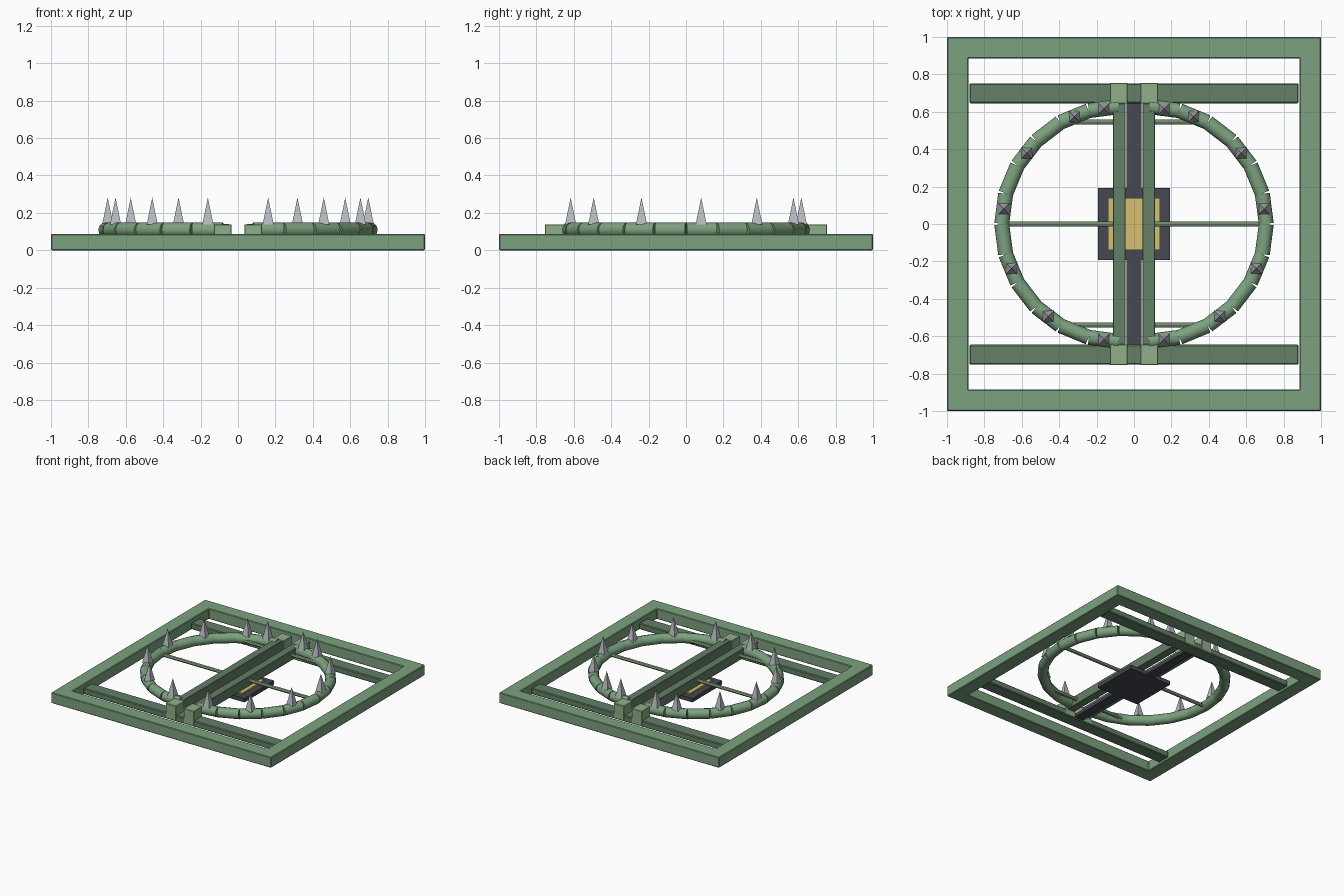
import bpy, bmesh
from math import sin, cos, pi, radians

if "Cube" in bpy.data.objects:
    bpy.data.objects.remove(bpy.data.objects["Cube"])


def mat(name, r, g, b):
    m = bpy.data.materials.new(name)
    m.diffuse_color = (r, g, b, 1)
    m.use_nodes = True
    m.node_tree.nodes["Principled BSDF"].inputs["Base Color"].default_value = m.diffuse_color
    return m


GREEN = mat("green", .20, .36, .21)
DARK_GREEN = mat("dark_green", .125, .215, .13)
LIGHT_GREEN = mat("light_green", .28, .43, .25)
DARK = mat("dark_metal", .06, .065, .08)
BRASS = mat("brass", .68, .52, .16)
STEEL = mat("steel", .48, .5, .53)


def bevel(ob, width):
    mod = ob.modifiers.new("bevel", "BEVEL")
    mod.width = width
    mod.segments = 1


def finish(name, material, width=0):
    ob = bpy.context.object
    ob.name = name
    ob.data.materials.append(material)
    if width:
        bevel(ob, width)
    return ob


def box(name, x, y, z, material, width=0):
    """Box from (min, max) ranges."""
    bpy.ops.mesh.primitive_cube_add(size=1, location=[sum(r) / 2 for r in (x, y, z)])
    ob = bpy.context.object
    size = [abs(r[1] - r[0]) for r in (x, y, z)]
    for v in ob.data.vertices:
        v.co = [c * s for c, s in zip(v.co, size)]
    return finish(name, material, width)


# outer frame: square inset to a border, then thickened
bm = bmesh.new()
bmesh.ops.create_grid(bm, x_segments=1, y_segments=1, size=1)
centre = bm.faces[:]
bmesh.ops.inset_region(bm, faces=centre, thickness=.115, use_boundary=True,
                       use_even_offset=True)
bmesh.ops.delete(bm, geom=centre, context="FACES")
ext = bmesh.ops.extrude_face_region(bm, geom=bm.faces[:])
for v in [g for g in ext["geom"] if isinstance(g, bmesh.types.BMVert)]:
    v.co.z = .087
bmesh.ops.recalc_face_normals(bm, faces=bm.faces[:])
me = bpy.data.meshes.new("outer_frame")
bm.to_mesh(me)
bm.free()
frame = bpy.data.objects.new("outer_frame", me)
bpy.context.collection.objects.link(frame)
me.materials.append(GREEN)
bevel(frame, .005)

# cross beams front and back
for s in (-1, 1):
    box("cross_beam", (-.88, .88), (s * .645, s * .752), (.01, .06), DARK_GREEN, .006)

# trigger: base strip, plate and brass pad
box("base_strip", (-.04, .04), (-.645, .645), (.02, .045), DARK)
box("trigger_base", (-.193, .193), (-.193, .193), (.016, .048), DARK)
box("trigger_pad", (-.14, .14), (-.14, .14), (.045, .06), BRASS)

# two mirrored jaws
CX, R, Z = .08, .622, .109
for s in (-1, 1):
    box("jaw_bar", (s * .046, s * .112), (-.645, .645), (.06, .14), DARK_GREEN, .003)
    for e in (-1, 1):
        box("hinge_block", (s * .035, s * .128), (e * .645, e * .755), (.015, .139),
            LIGHT_GREEN, .003)
    # ring of short straight tubes, spiked on alternate pieces and the last
    for i in range(12):
        a = radians(-82.5 + 15 * i)
        x, y = s * (CX + R * cos(a)), R * sin(a)
        bpy.ops.mesh.primitive_cylinder_add(
            vertices=12, radius=.04, depth=.162, location=(x, y, Z),
            rotation=(pi / 2, 0, s * a))
        finish("jaw_segment", GREEN)
        bpy.ops.object.shade_smooth_by_angle(angle=radians(40))
        if i % 2 == 0 or i == 11:
            bpy.ops.mesh.primitive_cone_add(
                vertices=4, radius1=.042, radius2=0, depth=.145, location=(x, y, .2095),
                rotation=(0, 0, pi / 4))
            finish("spike", STEEL)
    # braces from bar to ring
    for y, end in ((0, .69), (.545, .38), (-.54, .38)):
        bpy.ops.mesh.primitive_cylinder_add(
            vertices=8, radius=.014, depth=end - .08,
            location=(s * (end + .08) / 2, y, .1), rotation=(0, pi / 2, 0))
        finish("brace_rod", LIGHT_GREEN)
